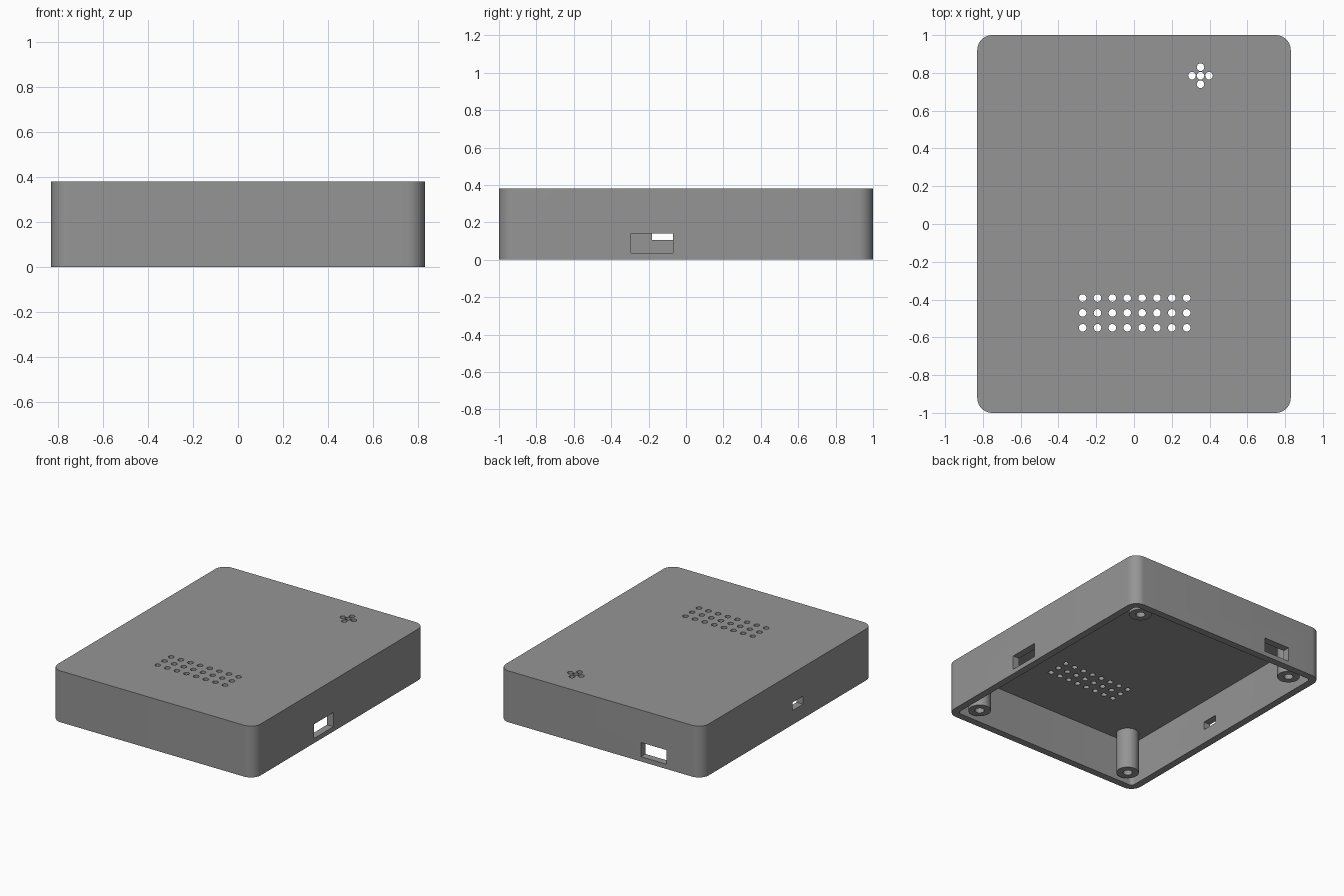
import bpy, bmesh
from mathutils import Matrix, Vector

if "Cube" in bpy.data.objects:
    bpy.data.objects.remove(bpy.data.objects["Cube"])

W, D, H = 1.66, 2.0, 0.38      # case size
WALL, RADIUS = 0.053, 0.08     # wall thickness, corner radius

grey = bpy.data.materials.new("mid_grey")
grey.use_nodes = True
colour = (0.3, 0.3, 0.3, 1)
grey.diffuse_color = colour
grey.node_tree.nodes["Principled BSDF"].inputs["Base Color"].default_value = colour


def make_object(name, bm):
    bmesh.ops.recalc_face_normals(bm, faces=bm.faces)
    mesh = bpy.data.meshes.new(name)
    bm.to_mesh(mesh)
    bm.free()
    mesh.materials.append(grey)
    obj = bpy.data.objects.new(name, mesh)
    bpy.context.collection.objects.link(obj)
    return obj


def add_box(bm, x, y, z):
    """Box from three (low, high) ranges."""
    size = [b - a for a, b in (x, y, z)]
    mid = [(a + b) / 2 for a, b in (x, y, z)]
    matrix = Matrix.Translation(mid) @ Matrix.Diagonal((*size, 1))
    return bmesh.ops.create_cube(bm, size=1, matrix=matrix)["verts"]


def add_cylinder(bm, x, y, z, radius, sides):
    bmesh.ops.create_cone(bm, cap_ends=True, segments=sides, radius1=radius, radius2=radius,
                          depth=z[1] - z[0], matrix=Matrix.Translation((x, y, sum(z) / 2)))


def rounded_block(name, inset, z, radius):
    """Box with rounded upright edges."""
    bm = bmesh.new()
    x, y = W / 2 - inset, D / 2 - inset
    add_box(bm, (-x, x), (-y, y), z)
    upright = [e for e in bm.edges
               if abs(e.verts[0].co.z - e.verts[1].co.z) > 0.01]
    bmesh.ops.bevel(bm, geom=upright, offset=radius, segments=12,
                    profile=0.5, affect='EDGES')
    return make_object(name, bm)


def cut(obj, cutter):
    cutter.hide_render = True
    mod = obj.modifiers.new("cut", 'BOOLEAN')
    mod.operation, mod.solver, mod.object = 'DIFFERENCE', 'EXACT', cutter
    bpy.context.view_layer.objects.active = obj
    bpy.ops.object.modifier_apply(modifier=mod.name)
    bpy.data.objects.remove(cutter)


def smooth(obj):
    bpy.ops.object.select_all(action='DESELECT')
    obj.select_set(True)
    bpy.context.view_layer.objects.active = obj
    bpy.ops.object.shade_smooth_by_angle(angle=0.6)


# Hollow case, open underneath
case = rounded_block("case_shell", 0, (0, H), RADIUS)
cut(case, rounded_block("cavity_cutter", WALL, (-0.1, H - WALL), RADIUS - WALL))

# Round holes in the top: a vent grid and a small cross
bm = bmesh.new()
PITCH, CROSS = 0.0787, 0.045
spots = [(-0.272 + PITCH * i, -0.392 - PITCH * j) for i in range(8) for j in range(3)]
spots += [(0.352 + CROSS * i, 0.785 + CROSS * j)
          for i, j in ((0, 0), (1, 0), (-1, 0), (0, 1), (0, -1))]
for x, y in spots:
    add_cylinder(bm, x, y, (H - 0.1, H + 0.1), 0.02, 24)
# Rectangular sockets in the left, right and back walls
add_box(bm, (0.7, 0.9), (-0.295, -0.07), (0.035, 0.14))
add_box(bm, (-0.9, -0.7), (-0.183, -0.06), (0.105, 0.165))
add_box(bm, (-0.54, -0.33), (0.9, 1.1), (0.035, 0.14))
cut(case, make_object("opening_cutter", bm))
smooth(case)

# Screw posts with blind holes
for side, sx in (("left", 1), ("right", -1)):
    for end, sy in (("front", -1), ("back", 1)):
        x, y = 0.66 * sx, 0.855 * sy
        bm = bmesh.new()
        add_cylinder(bm, x, y, (0.02, H - WALL + 0.005), 0.077, 32)
        post = make_object(f"screw_post_{end}_{side}", bm)
        bm = bmesh.new()
        add_cylinder(bm, x, y, (-0.05, 0.25), 0.032, 24)
        cut(post, make_object("screw_hole_cutter", bm))
        smooth(post)
